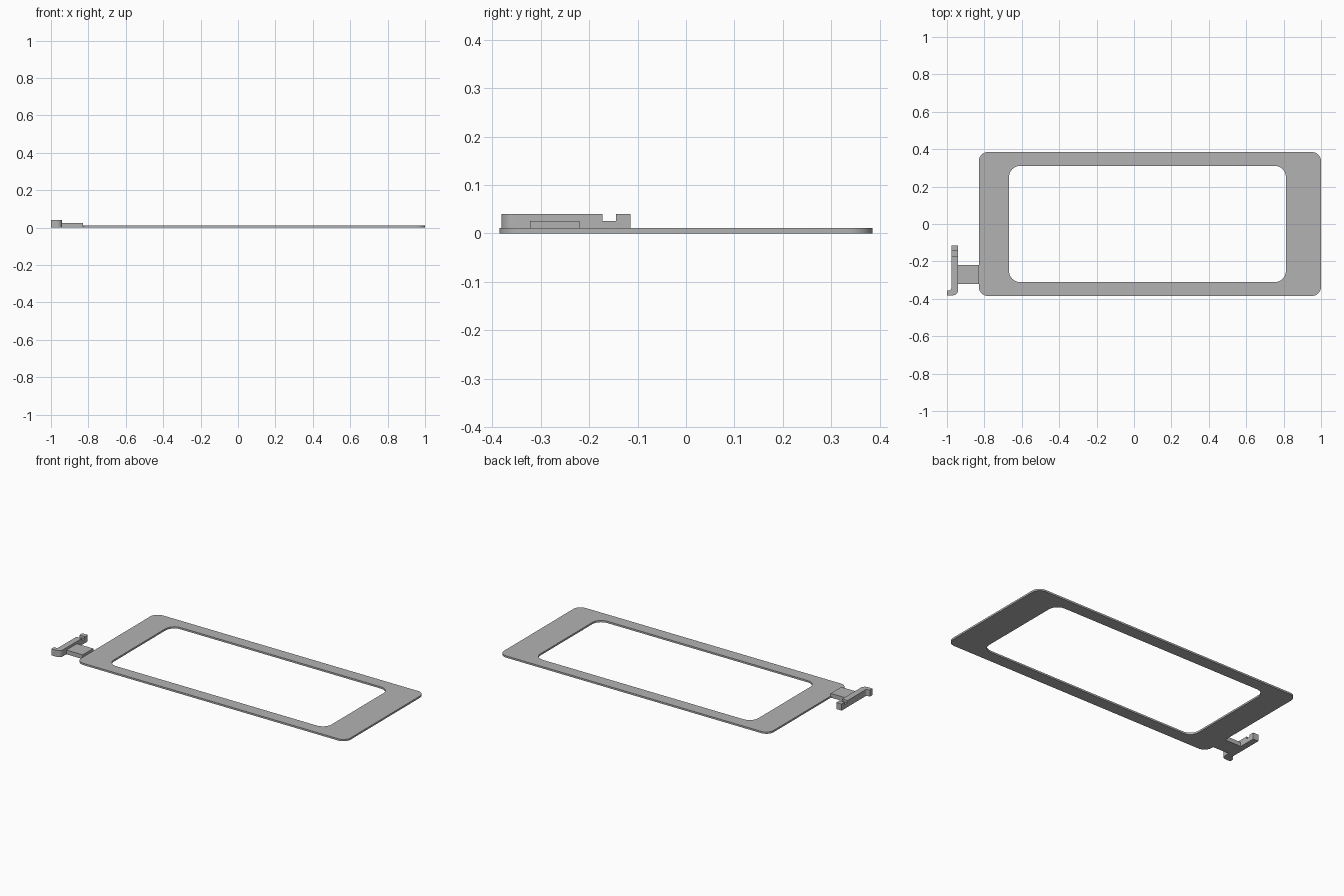
import bpy, bmesh
from math import cos, sin, pi, radians

cube = bpy.data.objects.get("Cube")
if cube:
    bpy.data.objects.remove(cube, do_unlink=True)

grey = bpy.data.materials.new("plain grey")
grey.use_nodes = True
colour = (0.45, 0.45, 0.45, 1)
grey.diffuse_color = colour
grey.node_tree.nodes["Principled BSDF"].inputs["Base Color"].default_value = colour

FRAME_TOP, TAB_TOP, ARM_TOP = 0.011, 0.026, 0.04


def arc(cx, cy, r, start, end, steps=10):
    """Points on an arc, angles in degrees."""
    angles = [radians(start + (end - start) * i / steps) for i in range(steps + 1)]
    return [(cx + r * cos(a), cy + r * sin(a)) for a in angles]


def rounded_rect(x0, x1, y0, y1, r):
    return (arc(x1 - r, y1 - r, r, 0, 90) + arc(x0 + r, y1 - r, r, 90, 180)
            + arc(x0 + r, y0 + r, r, 180, 270) + arc(x1 - r, y0 + r, r, 270, 360))


def finish(name, bm, smooth=True):
    bmesh.ops.recalc_face_normals(bm, faces=bm.faces)
    mesh = bpy.data.meshes.new(name)
    bm.to_mesh(mesh)
    bm.free()
    mesh.materials.append(grey)
    obj = bpy.data.objects.new(name, mesh)
    bpy.context.collection.objects.link(obj)
    bpy.ops.object.select_all(action='DESELECT')
    obj.select_set(True)
    bpy.context.view_layer.objects.active = obj
    if smooth:
        bpy.ops.object.shade_smooth_by_angle(angle=radians(30))
    return obj


def prism(name, outline, z0, z1, smooth=True):
    """Extrude a closed outline between two heights."""
    bm = bmesh.new()
    face = bm.faces.new([bm.verts.new((x, y, z0)) for x, y in outline])
    top = bmesh.ops.extrude_face_region(bm, geom=[face], use_keep_orig=True)
    for v in top["geom"]:
        if isinstance(v, bmesh.types.BMVert):
            v.co.z = z1
    return finish(name, bm, smooth)


def box(name, x0, x1, y0, y1, z0, z1):
    return prism(name, [(x0, y0), (x1, y0), (x1, y1), (x0, y1)], z0, z1, False)


# Flat frame: matching outer and inner rounded loops joined into a ring
bm = bmesh.new()
outer = rounded_rect(-0.83, 1.0, -0.385, 0.385, 0.05)
inner = rounded_rect(-0.668, 0.812, -0.311, 0.311, 0.06)
loops = [[bm.verts.new((x, y, z)) for x, y in pts]
         for pts, z in ((outer, 0), (outer, FRAME_TOP), (inner, FRAME_TOP), (inner, 0))]
for k in range(4):
    a, b = loops[k], loops[(k + 1) % 4]
    for i in range(len(a)):
        j = (i + 1) % len(a)
        bm.faces.new((a[i], a[j], b[j], b[i]))
finish("frame", bm)

# Tab joining the frame to the latch
box("latch_tab", -0.942, -0.829, -0.322, -0.22, 0, TAB_TOP)

# Latch arm with a rounded heel and a short foot turned outward
arm_outline = ([(-0.94, -0.115), (-0.977, -0.115)]
               + arc(-0.989, -0.343, 0.012, 0, -90)
               + [(-1.0, -0.355), (-1.0, -0.381)]
               + arc(-0.967, -0.354, 0.027, -90, 0))
arm = prism("latch_arm", arm_outline, 0, ARM_TOP)

# Notch near the tip of the arm
cutter = box("notch_cutter", -1.0, -0.9, -0.172, -0.144, TAB_TOP, 0.06)
cutter.hide_render = True
notch = arm.modifiers.new("notch", 'BOOLEAN')
notch.operation = 'DIFFERENCE'
notch.solver = 'EXACT'
notch.object = cutter
bpy.ops.object.select_all(action='DESELECT')
arm.select_set(True)
bpy.context.view_layer.objects.active = arm
bpy.ops.object.modifier_apply(modifier=notch.name)
bpy.data.objects.remove(cutter, do_unlink=True)
